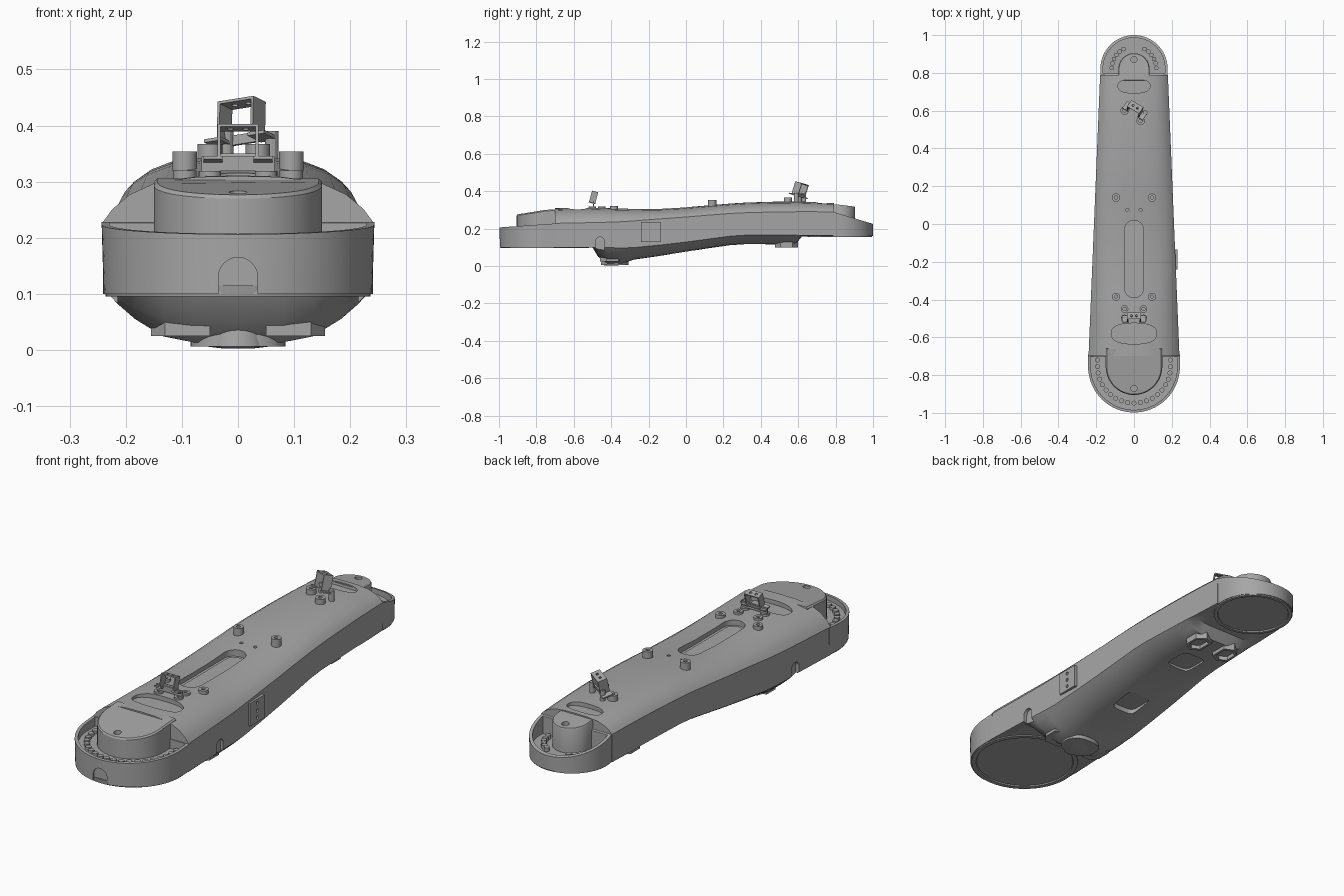
import bpy, bmesh
from math import sin, cos, pi, radians
from mathutils import Matrix, Vector

if "Cube" in bpy.data.objects:
    bpy.data.objects.remove(bpy.data.objects["Cube"], do_unlink=True)

grey = bpy.data.materials.new("plain grey")
grey.use_nodes = True
grey.diffuse_color = (0.38, 0.38, 0.38, 1)
grey.node_tree.nodes["Principled BSDF"].inputs["Base Color"].default_value = (0.38, 0.38, 0.38, 1)


def finish(name, bm):
    bmesh.ops.recalc_face_normals(bm, faces=bm.faces)
    mesh = bpy.data.meshes.new(name)
    bm.to_mesh(mesh)
    bm.free()
    mesh.materials.append(grey)
    ob = bpy.data.objects.new(name, mesh)
    bpy.context.collection.objects.link(ob)
    return ob


def loft(name, rings):
    """Skin closed rings of equal length and cap both ends."""
    bm = bmesh.new()
    vs = [[bm.verts.new(p) for p in r] for r in rings]
    n = len(vs[0])
    for a, b in zip(vs, vs[1:]):
        for i in range(n):
            j = (i + 1) % n
            bm.faces.new((a[i], a[j], b[j], b[i]))
    bm.faces.new(vs[0])
    bm.faces.new(vs[-1])
    return finish(name, bm)


def prism(name, outline, z0, z1):
    return loft(name, [[(x, y, z) for x, y in outline] for z in (z0, z1)])


def disc(x, y, r, ry=None, n=24, power=1):
    ry = ry or r
    def soft(v):
        return abs(v) ** power * (1 if v > 0 else -1)
    return [(x + r * soft(cos(2 * pi * i / n)), y + ry * soft(sin(2 * pi * i / n))) for i in range(n)]


def capsule(x, y0, y1, r, n=12):
    top = [(x + r * cos(pi * i / n), y1 + r * sin(pi * i / n)) for i in range(n + 1)]
    return top + [(x - r * cos(pi * i / n), y0 - r * sin(pi * i / n)) for i in range(n + 1)]


def box(name, matrix, loc, size):
    bm = bmesh.new()
    bmesh.ops.create_cube(bm, size=1, matrix=matrix @ Matrix.Translation(loc) @ Matrix.Diagonal((*size, 1)))
    return finish(name, bm)


def cut(target, *cutters):
    for c in cutters:
        c.hide_render = True
        m = target.modifiers.new("cut", 'BOOLEAN')
        m.object, m.operation, m.solver = c, 'DIFFERENCE', 'EXACT'
        bpy.context.view_layer.objects.active = target
        bpy.ops.object.modifier_apply(modifier=m.name)
        bpy.data.objects.remove(c, do_unlink=True)


def arch(across, depth, side, z0, z1, r):
    """Upright arched cutter, facing y when side is 0, otherwise facing x."""
    shape = capsule(0, z0, z1 - r, r)
    if side:
        return loft("arch_cutter", [[(side * d, across + u, z) for u, z in shape] for d in depth])
    return loft("arch_cutter", [[(across + u, d, z) for u, z in shape] for d in depth])


FRONT, BACK = -0.755, 0.822
R_FRONT, R_BACK = 0.243, 0.178


def half_width(y):
    return R_FRONT + (R_BACK - R_FRONT) * (y - FRONT) / (BACK - FRONT)


# main body: y, crown, shoulder edge, lower side edge, belly
stations = [
    (-0.70, .310, .228, .100, .099), (-0.50, .311, .232, .100, .099), (-0.47, .311, .233, .100, .050),
    (-0.42, .310, .234, .098, .012), (-0.34, .308, .237, .097, .012), (-0.28, .306, .241, .098, .034),
    (-0.14, .306, .252, .112, .054), (0.0, .314, .262, .128, .076), (0.12, .324, .272, .144, .095),
    (0.24, .334, .281, .160, .112), (0.32, .339, .285, .165, .116), (0.48, .344, .289, .165, .116),
    (0.585, .344, .290, .165, .116), (0.62, .344, .290, .163, .158), (0.70, .341, .290, .162, .160),
    (0.79, .336, .288, .162, .160)]
upper = [(1, 0), (.93, .28), (.8, .6), (.6, .87), (.3, .98), (0, 1)]
lower = [(0, 1), (.35, .98), (.58, .86), (.8, .5), (.93, .2), (1, 0)]
rings = []
for y, crown, edge, side, belly in stations:
    w = half_width(y)
    right = [(w * a, side - (side - belly) * b) for a, b in lower]
    right += [(w * a, edge + (crown - edge) * b) for a, b in upper]
    left = [(-x, z) for x, z in right[-2:0:-1]]
    rings.append([(x, y, z) for x, z in right + left])
body = loft("main_body", rings)
cut(body,
    prism("slot", capsule(0, -0.34, -0.03, .05), .285, .5),
    prism("front_pocket", disc(0, -0.58, .12, .055, 32, .8), .29, .5),
    prism("back_pocket", disc(0, 0.73, .085, .037, 32, .8), .322, .5),
    prism("belly_recess", disc(0, -0.02, .06, .065, 24, .4), 0, .086),
    prism("belly_recess", disc(0, 0.36, .06, .065, 24, .4), 0, .126),
    *[arch(-0.46, (.215, .3), s, .02, .155, .025) for s in (1, -1)],
    *[prism("screw_hole", disc(s * .035, .075, .008, n=12), .3, .5) for s in (1, -1)])
prism("slot_ledge", capsule(0, -0.34, -0.03, .036), .27, .288)


def tray_outline(cy, r, back, d, n=40):
    """Half round end with straight sides running to y = back; d is the facing direction."""
    pts = [(r * cos(pi * i / n), cy + d * r * sin(pi * i / n)) for i in range(n + 1)]
    return [(r, back)] + pts + [(-r, back)]


def tray(name, cy, r, back, d, z0, rim, floor, wall):
    out = tray_outline(cy, r, back, d)
    inn = tray_outline(cy, r - wall, back + d * wall, d)
    low = [(x * .985, y, z0) for x, y in out]
    return loft(name, [low, [(x, y, rim(y)) for x, y in out],
                       [(x, y, rim(y)) for x, y in inn], [(x, y, floor) for x, y in inn]])


# end trays with sloping rims
front_tray = tray("front_tray", FRONT, R_FRONT, -0.69, -1, .1, lambda y: .206 + (y + 1) * .07, .185, .014)
cut(front_tray, arch(0, (-0.99, -1.1), 0, 0, .165, .035))
tray("back_tray", BACK, R_BACK, 0.785, 1, .16, lambda y: .288 - (y - .79) * .3, .205, .014)

# round rims and recessed plates underneath
for name, cy, r, z in (("front_foot_rim", FRONT, R_FRONT, .095), ("back_foot_rim", BACK, R_BACK, .155)):
    steps = [(r * .86, z + .012), (r * .89, z), (r * .97, z), (r * .985, z + .02)]
    loft(name, [[(x, y, h) for x, y in disc(0, cy, q, n=64)] for q, h in steps])


# raised pods inside the trays
def pod(name, cy, r, back, d, z0, top):
    out = tray_outline(cy, r, back, d, 28)
    slim = [(x * .96, cy + (y - cy) * .97) for x, y in out]
    ob = loft(name, [[(x, y, z0) for x, y in out], [(x, y, top(x, y) - .006) for x, y in out],
                     [(x, y, top(x, y)) for x, y in slim]])
    cut(ob, prism("pod_hole", disc(0, .87 * d, .016), top(0, .87 * d) - .02, .5))


pod("front_pod", FRONT, .15, -0.66, -1, .18, lambda x, y: .309 - max(0, -0.72 - y) * .18 - x * x * .15)
pod("back_pod", BACK, .082, 0.76, 1, .2, lambda x, y: .334 - max(0, y - .79) * .15 - x * x * .3)

# rows of pegs in the trays
for i in range(19):
    a = pi + pi * i / 18
    prism("front_peg", disc(.193 * cos(a), FRONT + .193 * sin(a), .013, n=12), .18, .197)
for s in (1, -1):
    prism("front_peg", disc(s * .193, -0.72, .013, n=12), .18, .197)
    for i in range(6):
        a = radians(2 + 12 * i)
        prism("back_peg", disc(s * .118 * cos(a), BACK + .118 * sin(a), .012, n=12), .2, .222)

# screw bosses on the deck
bosses = [(.095, .14, .022, .29, .354), (.095, -0.385, .021, .28, .32),
          (.05, -0.45, .02, .29, .319), (.05, -0.5, .02, .29, .319)]
for x, y, r, z0, z1 in [(s * b[0], *b[1:]) for b in bosses for s in (1, -1)] + [
        (-.05, .6, .022, .33, .367), (.035, .545, .022, .33, .367)]:
    boss = prism("screw_boss", disc(x, y, r), z0, z1)
    cut(boss, prism("boss_hole", disc(x, y, r * .4, n=12), z1 - .01, z1 + .05))


# tilted sensor brackets
def bracket(name, loc, turn, tilt, roll, w, d, h):
    m = Matrix.Translation(loc) @ Matrix.Rotation(radians(turn), 4, 'Z') \
        @ Matrix.Rotation(radians(tilt), 4, 'X') @ Matrix.Rotation(radians(roll), 4, 'Y')
    top = box(name + "_top", m, (0, 0, h), (w, d, .005))
    for s in (1, -1):
        hole = prism("hole", disc(0, 0, .006, n=12), -.02, .02)
        hole.matrix_world = m @ Matrix.Translation((s * w * .2, 0, h))
        bpy.context.view_layer.update()
        cut(top, hole)
        box(name + "_leg", m, (s * w / 2, 0, h / 2), (.005, d, h + .005))
        box(name + "_ear", m, (s * w * .65, 0, 0), (w * .5, d * 1.1, .006))
    box(name + "_bar", m, (0, d * .4, .006), (w, .006, .018))


bracket("front_bracket", (0, -0.502, .338), 0, -15, 0, .068, .034, .06)
box("front_bracket_plate", Matrix.Rotation(0, 4, 'X'), (0, -0.495, .332), (.13, .006, .026))
bracket("back_bracket", (.005, .6, .375), -33, -15, -8, .07, .042, .068)
for x, y in ((-.02, .63), (.06, .59)):
    prism("back_bracket_post", disc(x, y, .012, n=12), .335, .39)

# service plate on the left side
plate = box("side_plate", Matrix.Identity(4), (.218, -0.188, .182), (.024, .105, .105))
for z in (.15, .182, .215):
    shape = disc(-0.188, z, .008, n=12)
    cut(plate, loft("plate_hole", [[(x, u, v) for u, v in shape] for x in (.223, .3)]))

# angular feet and the flared stem under the belly
for s in (1, -1):
    foot = [(.05, -0.46), (.13, -0.46), (.155, -0.425), (.155, -0.36), (.05, -0.34)]
    prism("front_foot", [(s * x, y) for x, y in foot], .025, .12)
    foot = [(.035, .5), (.08, .475), (.12, .505), (.12, .57), (.08, .6), (.035, .58)]
    cup = prism("back_foot", [(s * x, y) for x, y in foot], .1, .18)
    cut(cup, prism("cup_hollow", [(s * (.078 + (x - .078) * .75), .54 + (y - .54) * .75) for x, y in foot], .05, .118))
stem = [(.03, .003), (.055, .006), (.05, .04), (.043, .1), (.04, .15)]
loft("flared_stem", [[(x, y, z) for x, y in disc(0, -0.4, r, n=32)] for r, z in stem])
prism("stem_plate", disc(0, -0.375, .085, .068, 32, .8), .006, .03)

# smooth shading with crisp edges
bpy.ops.object.select_all(action='DESELECT')
for ob in bpy.context.collection.objects:
    if ob.type == 'MESH':
        ob.select_set(True)
bpy.context.view_layer.objects.active = body
bpy.ops.object.shade_smooth_by_angle(angle=radians(28))
